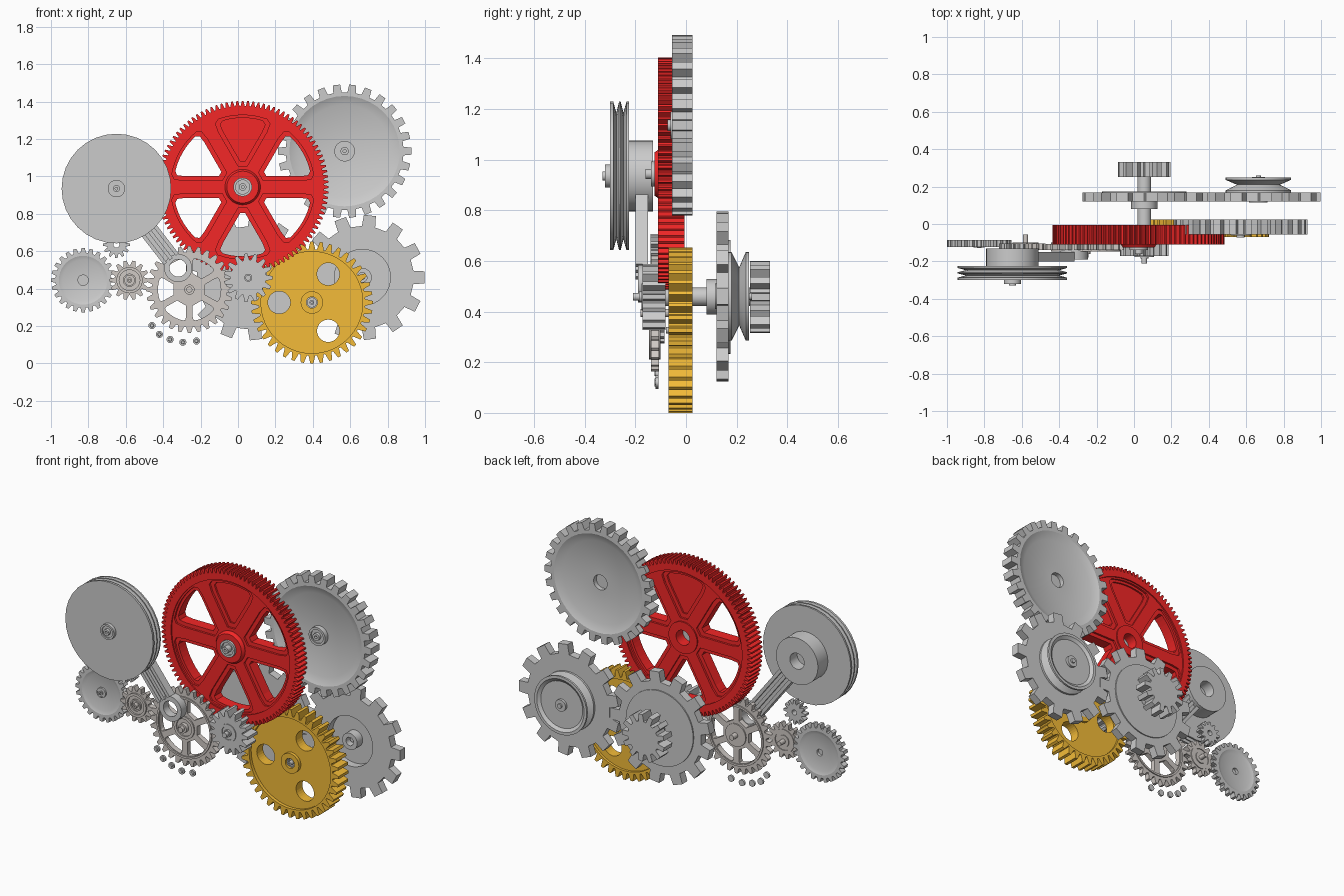
import bpy, bmesh
from math import sin, cos, asin, pi, radians, hypot
from mathutils import Matrix

if "Cube" in bpy.data.objects:
    bpy.data.objects.remove(bpy.data.objects["Cube"])


def material(name, rgb):
    m = bpy.data.materials.new(name)
    m.diffuse_color = (*rgb, 1)
    m.use_nodes = True
    m.node_tree.nodes["Principled BSDF"].inputs["Base Color"].default_value = m.diffuse_color
    return m


RED = material("red", (0.9, 0.02, 0.02))
ORANGE = material("orange", (0.9, 0.5, 0.04))
WARM = material("warm_grey", (0.63, 0.59, 0.56))


def add(name, mesh, x, z, mat):
    ob = bpy.data.objects.new(name, mesh)
    ob.location = (x, 0, z)
    bpy.context.collection.objects.link(ob)
    if mat:
        mesh.materials.clear()
        mesh.materials.append(mat)
    return ob


def circle(r, n=40, cx=0, cz=0):
    return [(cx + r * cos(2 * pi * i / n), cz + r * sin(2 * pi * i / n)) for i in range(n)]


def teeth(n, root, tip, wr=.4, wt=.16, phase=0):
    pts = []
    for i in range(n):
        for f, r in ((-wr, root), (-wt, tip), (wt, tip), (wr, root)):
            a = 2 * pi * (i + f + phase) / n
            pts.append((r * cos(a), r * sin(a)))
    return pts


def window(mid, half, r0, r1, d):
    """Rounded opening between two spokes of half width d."""
    pts = []
    h0, h1 = (half - asin(d / r) for r in (r0, r1))
    c = (r1 - r0) * .12
    side = [(r0, h0), (r1 - 2 * c, half - asin(d / (r1 - 2 * c))), (r1 - c * .5, h1 * .94)]
    pts += [(r, -h) for r, h in side]
    pts += [(r1, h1 * .8 * (k / 4 - 1)) for k in range(9)]
    pts += [(r, h) for r, h in reversed(side)]
    return [(r * cos(mid + a), r * sin(mid + a)) for r, a in pts]


def plate(name, loops, y0, y1, x=0, z=0, mat=None):
    """Flat outline with holes, given thickness along y."""
    cu = bpy.data.curves.new(name, 'CURVE')
    cu.dimensions, cu.fill_mode, cu.extrude = '2D', 'BOTH', (y1 - y0) / 2
    for pts in loops:
        s = cu.splines.new('POLY')
        s.points.add(len(pts) - 1)
        for p, q in zip(s.points, pts):
            p.co = (q[0], q[1], 0, 1)
        s.use_cyclic_u, s.use_smooth = True, False
    tmp = bpy.data.objects.new("tmp", cu)
    bpy.context.collection.objects.link(tmp)
    dg = bpy.context.evaluated_depsgraph_get()
    me = bpy.data.meshes.new_from_object(tmp.evaluated_get(dg))
    bpy.data.objects.remove(tmp)
    me.transform(Matrix.Translation((0, (y0 + y1) / 2, 0)) @ Matrix.Rotation(pi / 2, 4, 'X'))
    bm = bmesh.new()
    bm.from_mesh(me)
    bmesh.ops.remove_doubles(bm, verts=bm.verts, dist=1e-5)
    bmesh.ops.recalc_face_normals(bm, faces=bm.faces)
    bm.to_mesh(me)
    bm.free()
    me.name = name
    return add(name, me, x, z, mat)


def lathe(name, prof, x=0, z=0, mat=None, n=40):
    """Closed (radius, y) profile turned about the y axis."""
    bm = bmesh.new()
    rings = [[bm.verts.new((r * cos(2 * pi * i / n), y, r * sin(2 * pi * i / n))) for r, y in prof]
             for i in range(n)]
    m = len(prof)
    for i in range(n):
        a, b = rings[i], rings[(i + 1) % n]
        for j in range(m):
            k = (j + 1) % m
            if prof[j][0] or prof[k][0]:
                bm.faces.new((a[j], a[k], b[k], b[j]))
    bmesh.ops.remove_doubles(bm, verts=bm.verts, dist=1e-5)
    bmesh.ops.recalc_face_normals(bm, faces=bm.faces)
    me = bpy.data.meshes.new(name)
    bm.to_mesh(me)
    bm.free()
    ob = add(name, me, x, z, mat)
    bpy.ops.object.select_all(action='DESELECT')
    ob.select_set(True)
    bpy.context.view_layer.objects.active = ob
    bpy.ops.object.shade_smooth_by_angle(angle=radians(30))
    return ob


def rod(name, r, y0, y1, x, z, mat=None, n=24):
    return lathe(name, [(0, y0), (r, y0), (r, y1), (0, y1)], x, z, mat, n)


def boss(name, r, y0, y1, x, z, mat=None):
    """Hub with a ring groove and a hollow pin at the front."""
    g = (y1 - y0) * .4
    lathe(name, [(0, y0 + g), (r * .15, y0 + g), (r * .15, y0), (r * .4, y0), (r * .4, y0 + g),
                 (r * .75, y0 + g), (r * .75, y0 + g * .6), (r, y0 + g * .6), (r, y1), (0, y1)],
          x, z, mat, 28)


def dished(name, n, root, tip, ri, y0, y1, t, hub, bore, x, z, **kw):
    """Gear with sunk faces and a blind bore at the back."""
    plate(name + "_teeth", [teeth(n, root, tip, **kw), circle(ri)], y0, y1, x, z)
    w = ri * .84
    lathe(name + "_web", [(0, y0 + t), (w, y0 + t), (ri, y0), (ri, y1), (w, y1 - t),
                          (bore, y1 - t), (bore, y0 + t * 1.4), (0, y0 + t * 1.4)], x, z)
    boss(name + "_hub", hub, y0 - t * .8, y0 + t * 1.2, x, z)


# Large red spoked wheel, one bay closed by a thin panel
X, Z = .025, .943
plate("red_wheel_rim", [teeth(100, .434, .46), circle(.395, 80)], -.11, -.005, X, Z, RED)
bays = [radians(30 + 60 * i) for i in range(6)]
plate("red_wheel_web", [circle(.4, 80), circle(.045)] +
      [window(a, pi / 6, .14, .37, .058) for a in bays], -.09, -.025, X, Z, RED)
plate("red_wheel_ribs", [circle(.398, 80), circle(.045)] +
      [window(a, pi / 6, .115, .385, .035) for a in bays], -.102, -.013, X, Z, RED)
plate("red_wheel_panel", [window(pi / 2, pi / 6, .12, .38, .04)], -.08, -.035, X, Z, RED)
lathe("red_wheel_hub", [(.045, -.125), (.085, -.125), (.095, -.11), (.095, -.005), (.045, -.005)], X, Z, RED)
boss("red_wheel_axle", .05, -.16, -.07, X, Z)

# Upper right gear and far left gear
dished("upper_gear", 26, .315, .357, .295, -.055, .025, .022, .055, .045, .57, 1.135, wr=.3, wt=.22)
dished("left_gear", 24, .148, .172, .13, -.122, -.085, .008, .03, .02, -.828, .445, wr=.36, wt=.2)

# Orange gear with three round openings
X, Z = .395, .326
plate("orange_gear", [teeth(40, .285, .326), circle(.045)] +
      [circle(.06, 28, .175 * cos(a), .175 * sin(a)) for a in (pi, pi / 3, -pi / 3)],
      -.05, .01, X, Z, ORANGE)
plate("orange_gear_rim", [teeth(40, .285, .326), circle(.272, 60)], -.07, .025, X, Z, ORANGE)
lathe("orange_gear_hub", [(.03, -.07), (.06, -.07), (.06, .025), (.03, .025)], X, Z, ORANGE)
boss("orange_gear_axle", .032, -.078, .02, X, Z)

# Grooved pulley, its hub and axle
X, Z = -.65, .935
lathe("pulley", [(0, -.3), (.293, -.3), (.293, -.287), (.25, -.275), (.293, -.264), (.293, -.258),
                 (.25, -.247), (.293, -.235), (.293, -.225), (.13, -.225), (0, -.225)], X, Z, n=32)
lathe("pulley_hub", [(0, -.23), (.14, -.23), (.14, -.13), (.048, -.13), (.048, -.2), (0, -.2)], X, Z, n=32)
boss("pulley_axle", .046, -.33, -.29, X, Z)

# Connecting arm from the pulley hub to its lower eye
dx, dz = .33, -.425
L = hypot(dx, dz)
u, v = dx / L, dz / L


def strip(name, s0, s1, o0, o1, y0, y1):
    plate(name, [[(s * u - o * v, s * v + o * u) for s, o in
                  ((s0, o0), (s1, o0), (s1, o1), (s0, o1))]], y0, y1, X, Z)


strip("arm_web", .1, L - .06, -.045, .045, -.18, -.165)
for i, o in enumerate((-.05, -.01, .03)):
    strip(f"arm_rail_{i + 1}", .1, L - .06, o, o + .02, -.2, -.15)
lathe("arm_eye", [(.046, -.19), (.075, -.19), (.075, -.14), (.046, -.14)], X + dx, Z + dz, n=28)

# Small gear under the pulley
plate("tiny_gear", [teeth(12, .05, .072), circle(.016, 16)], -.14, -.105, -.65, .635)

# Small warm grey gear
X, Z = -.58, .445
plate("small_gear", [teeth(14, .08, .106)], -.14, -.105, X, Z, WARM)
lathe("small_gear_collar", [(.055, -.15), (.07, -.15), (.07, -.1), (.055, -.1)], X, Z, WARM)
boss("small_gear_hub", .035, -.165, -.1, X, Z, WARM)
rod("small_gear_axle", .014, -.12, -.057, X, Z, WARM)

# Middle warm grey gear with six openings
X, Z = -.26, .395
plate("middle_gear", [teeth(28, .2, .232)] +
      [window(pi / 3 * i, pi / 6, .088, .168, .018) for i in range(6)], -.138, -.107, X, Z, WARM)
lathe("middle_gear_ring", [(.172, -.146), (.184, -.146), (.184, -.1), (.172, -.1)], X, Z, WARM, 48)
boss("middle_gear_hub", .068, -.16, -.1, X, Z, WARM)
rod("middle_gear_axle", .016, -.18, -.06, X, Z, WARM)

# Main shaft: front pinion, collar, coarse gear and rear pinion
X, Z = .055, .458
plate("front_pinion", [teeth(15, .095, .13)], -.172, -.08, X, Z)
boss("front_pinion_hub", .053, -.185, -.15, X, Z)
rod("main_shaft", .037, -.1, .3, X, Z)
rod("shaft_tip", .015, -.21, -.1, X, Z)
rod("shaft_collar", .07, .08, .125, X, Z, n=32)
plate("coarse_gear_centre", [teeth(13, .275, .335, .27, .2)], .12, .168, X, Z)
rod("coarse_gear_plate", .225, .12, .175, X, Z, n=48)
plate("rear_pinion", [teeth(13, .1, .142, .34, .2)], .252, .332, X, Z)

# Right coarse gear with a V pulley behind it
X, Z = .665, .46
plate("coarse_gear_right", [teeth(13, .275, .335, .27, .2), circle(.15)], .12, .168, X, Z)
lathe("v_pulley", [(0, .168), (.175, .168), (.175, .18), (.115, .21), (.175, .236), (.175, .248),
                   (.158, .248), (.14, .235), (.035, .235), (.035, .25), (0, .25)], X, Z)
lathe("v_pulley_sleeve", [(.025, .115), (.05, .115), (.05, .17), (.025, .17)], X, Z)
rod("v_pulley_pin", .014, .14, .26, X, Z)

# Five loose studs below the middle gear
for i, (x, z) in enumerate(((-.46, .203), (-.42, .155), (-.363, .128), (-.295, .113), (-.222, .12))):
    lathe(f"stud_{i + 1}", [(0, -.125), (.008, -.125), (.01, -.12), (.019, -.12), (.019, -.108), (0, -.108)],
          x, z, n=16)
